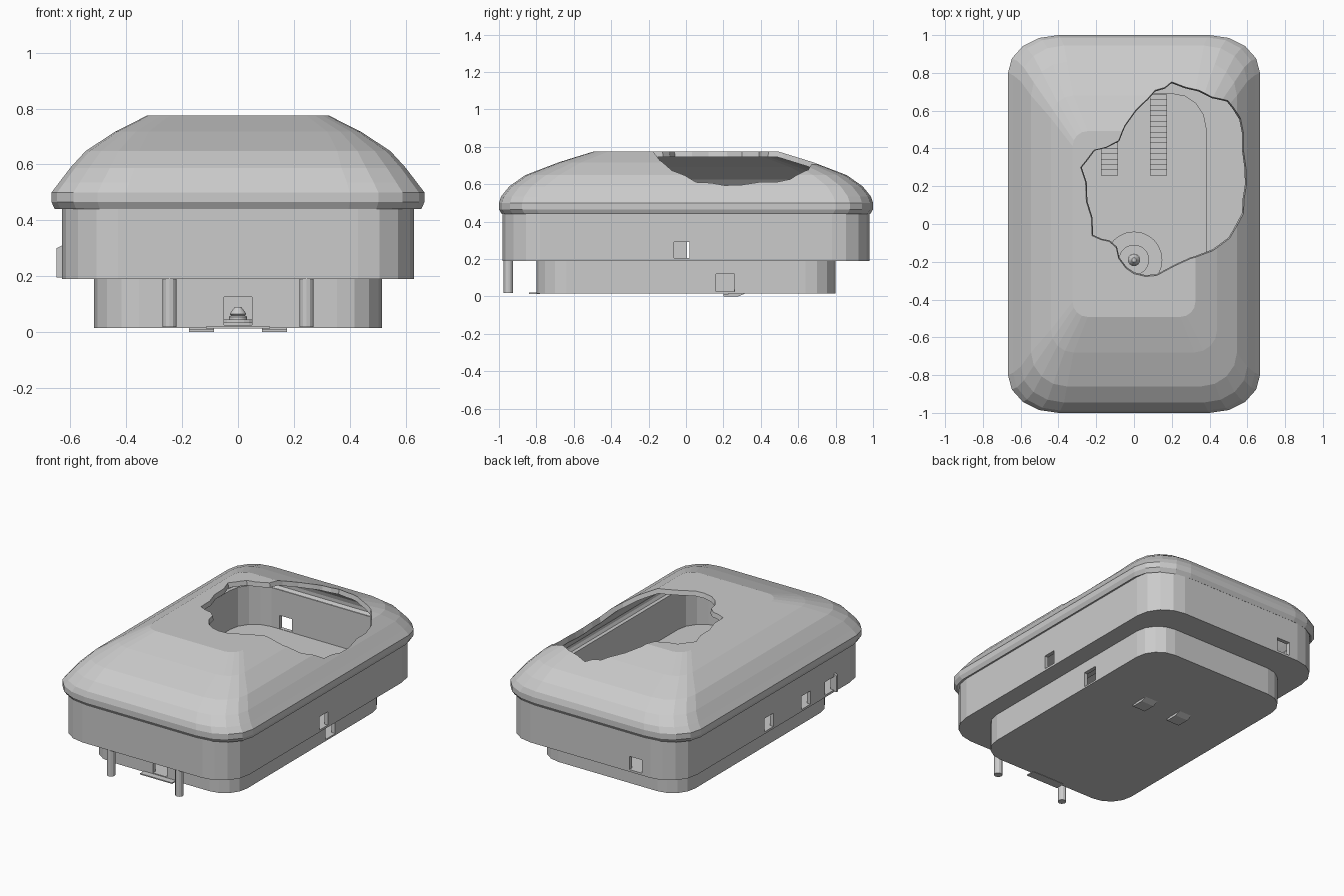
import bpy, bmesh, math, random
from mathutils import Vector

if "Cube" in bpy.data.objects:
    bpy.data.objects.remove(bpy.data.objects["Cube"])
random.seed(4)
N = 4  # segments per rounded corner


def outline(hx, hy, rx, ry, z):
    pts = []
    for sx, sy, a0 in ((1, 1, 0), (-1, 1, 90), (-1, -1, 180), (1, -1, 270)):
        for i in range(N + 1):
            a = math.radians(a0 + 90 * i / N)
            pts.append((sx * (hx - rx) + rx * math.cos(a), sy * (hy - ry) + ry * math.sin(a), z))
    return pts


def loft(name, rings, cyclic=False, cap_start=False, cap_end=False):
    bm = bmesh.new()
    vs = [[bm.verts.new(p) for p in r] for r in rings]
    n, m = len(rings[0]), len(rings)
    for k in range(m if cyclic else m - 1):
        a, b = vs[k], vs[(k + 1) % m]
        for i in range(n):
            j = (i + 1) % n
            bm.faces.new((a[i], a[j], b[j], b[i]))
    if cap_start:
        bm.faces.new(vs[0][::-1])
    if cap_end:
        bm.faces.new(vs[-1])
    if cyclic or (cap_start and cap_end):
        bmesh.ops.recalc_face_normals(bm, faces=bm.faces)
    me = bpy.data.meshes.new(name)
    bm.to_mesh(me)
    bm.free()
    ob = bpy.data.objects.new(name, me)
    bpy.context.collection.objects.link(ob)
    return ob


def box(name, x0, x1, y0, y1, z0, z1):
    r = [[(x0, y0, z), (x1, y0, z), (x1, y1, z), (x0, y1, z)] for z in (z0, z1)]
    return loft(name, r, cap_start=True, cap_end=True)


def apply_mod(ob, kind, **props):
    m = ob.modifiers.new(kind.lower(), kind)
    for k, v in props.items():
        setattr(m, k, v)
    bpy.context.view_layer.objects.active = ob
    bpy.ops.object.modifier_apply(modifier=m.name)


def cut(ob, cutter):
    cutter.hide_render = True
    apply_mod(ob, 'BOOLEAN', object=cutter, operation='DIFFERENCE', solver='EXACT')
    bpy.data.objects.remove(cutter)


def lathe(name, x, y, prof, seg=24):
    rings = [[(x + r * math.cos(2 * math.pi * i / seg), y + r * math.sin(2 * math.pi * i / seg), z)
              for i in range(seg)] for r, z in prof]
    return loft(name, rings, cap_start=True, cap_end=True)


# Lower storey: walls and floor in one shell
lower = loft("lower_storey", [
    outline(.515, .8, .16, .16, .015), outline(.515, .8, .16, .16, .192),
    outline(.49, .775, .135, .135, .192), outline(.49, .775, .135, .135, .025)],
    cap_start=True, cap_end=True)
cut(lower, box("door_cutter", -.05, .05, -.9, -.7, .025, .125))
cut(lower, box("window_cutter", .45, .6, .16, .26, .026, .12))

# Upper storey: walls and gallery floor around an open well
upper = loft("upper_storey", [
    outline(.63, .98, .2, .2, .19), outline(.63, .98, .2, .2, .455),
    outline(.605, .955, .175, .175, .455), outline(.605, .955, .175, .175, .202),
    outline(.38, .69, .18, .18, .202), outline(.38, .69, .18, .18, .19)], cyclic=True)
cut(upper, box("window_cutter", .55, .7, -.065, .02, .204, .29))
for y in (.05, -.33, -.57):
    cut(upper, box("window_cutter", -.7, -.55, y - .045, y + .045, .204, .29))
cut(upper, box("window_cutter", -.37, -.28, .9, 1.05, .204, .29))
# Sloped shutter on the left wall
sh = [[(-.63, y, .195), (-.65, y, .195), (-.65, y, .3), (-.63, y, .31)] for y in (-.63, -.615)]
loft("window_shutter", sh, cap_start=True, cap_end=True)

# Faceted dome roof
levels = [(.655, .985, .26, .2, .44), (.667, 1.0, .267, .2, .465), (.667, 1.0, .267, .2, .5),
          (.64, .988, .25, .2, .535), (.6, .945, .23, .19, .588), (.545, .86, .19, .18, .648),
          (.44, .68, .12, .12, .717), (.325, .492, .08, .08, .775)]
roof = loft("dome_roof", [outline(*l) for l in levels], cap_end=True)
apply_mod(roof, 'SOLIDIFY', thickness=.03, offset=-1)

# Jagged broken hole in the roof
edge = [(-.28, .3), (-.21, .39), (-.08, .44), (.01, .61), (.11, .72), (.2, .77), (.35, .72),
        (.51, .67), (.59, .58), (.61, .4), (.63, .2), (.61, .04), (.52, -.09), (.3, -.18),
        (.12, -.27), (.0, -.26), (-.08, -.18), (-.13, -.09), (-.22, -.06), (-.25, .12)]
jag = []
for i, p in enumerate(edge):
    q = edge[(i + 1) % len(edge)]
    jag.append(Vector(p))
    jag.append((Vector(p) + Vector(q)) / 2 + Vector((random.uniform(-.015, .015), random.uniform(-.015, .015))))
jag.reverse()
mid = Vector((.17, .25))
rings = []
for s, z in ((.88, .5), (1.04, .85)):
    rings.append([tuple(mid + (p - mid) * s) + (z,) for p in jag])
cut(roof, loft("hole_cutter", rings, cap_start=True, cap_end=True))

# Two mirrored staircases from the ground up to the gallery
steps, y0, y1, top = 17, .2, .685, .202
dy, dz = (y1 - y0) / steps, top / steps
prof = [(y0, 0)]
for i in range(steps):
    prof += [(y0 + i * dy, (i + 1) * dz), (y0 + (i + 1) * dy, (i + 1) * dz)]
prof += [(y1, top - .03), (y0 + .08, 0)]
for side, name in ((1, "right_stairs"), (-1, "left_stairs")):
    loft(name, [[(side * x, y, z) for y, z in prof] for x in (.085, .175)], cap_start=True, cap_end=True)

# Round hearth in the middle of the ground floor
lathe("hearth", 0, -.19, [(.15, .02), (.15, .035), (.08, .035), (.08, .045), (.033, .045),
                          (.033, .055), (.025, .06), (.03, .065), (.012, .09)])

# Porch posts and doorstep
for x, name in ((-.245, "left_post"), (.245, "right_post")):
    lathe(name, x, -.95, [(.025, .018), (.025, .195)], 12)
box("doorstep", -.115, .115, -.84, -.78, .013, .02)
